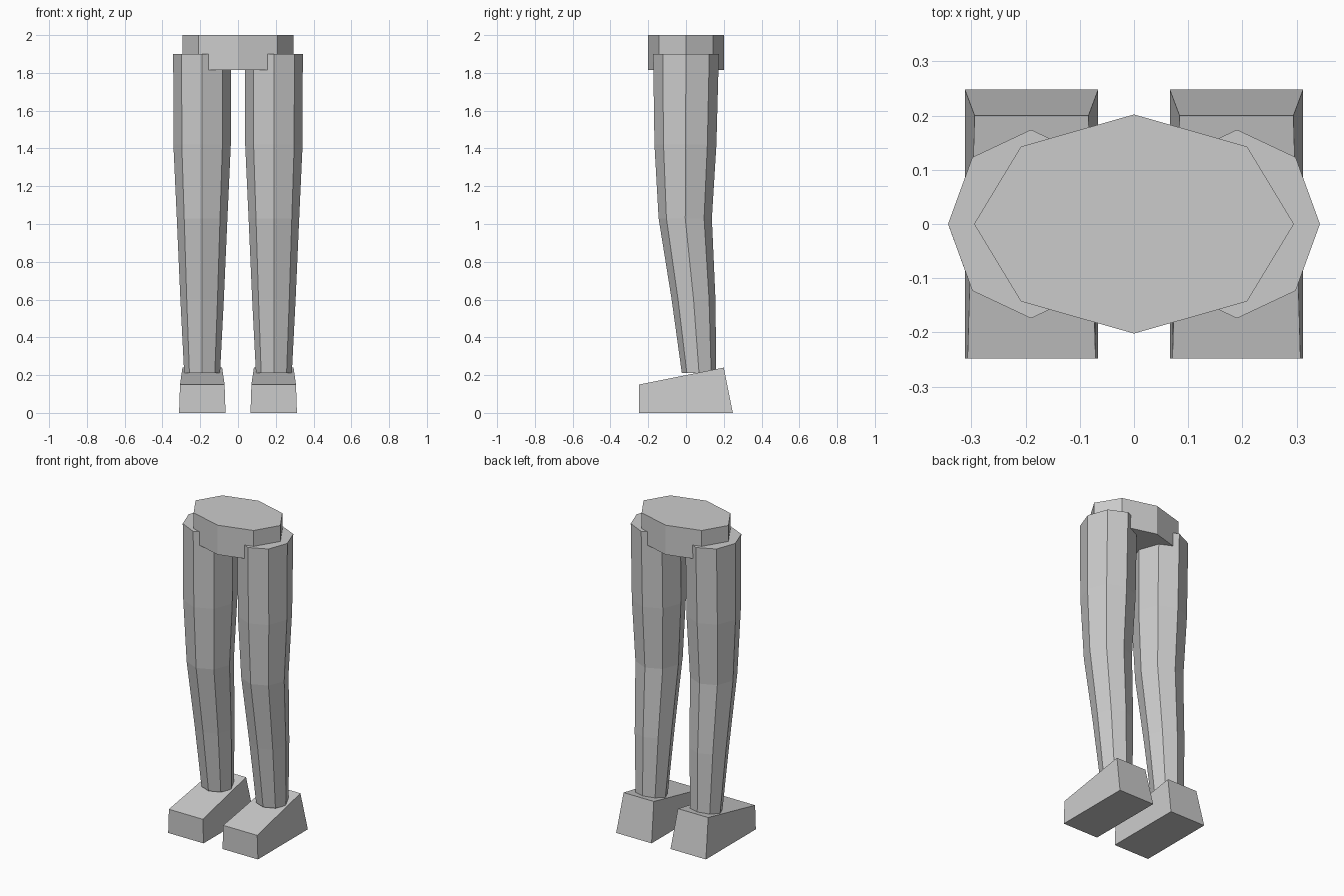
import bpy
import bmesh
from math import cos, sin, pi

cube = bpy.data.objects.get("Cube")
if cube:
    bpy.data.objects.remove(cube, do_unlink=True)

grey = bpy.data.materials.new("plain_grey")
grey.use_nodes = True
colour = (0.6, 0.6, 0.6, 1)
grey.diffuse_color = colour
grey.node_tree.nodes["Principled BSDF"].inputs["Base Color"].default_value = colour


def loft(name, rings):
    """Join rings of points, bottom to top, into a closed flat-shaded solid."""
    bm = bmesh.new()
    loops = [[bm.verts.new(p) for p in ring] for ring in rings]
    for low, high in zip(loops, loops[1:]):
        for i in range(len(low)):
            j = (i + 1) % len(low)
            bm.faces.new((low[i], low[j], high[j], high[i]))
    bm.faces.new(loops[0][::-1])
    bm.faces.new(loops[-1])
    bmesh.ops.recalc_face_normals(bm, faces=bm.faces)
    mesh = bpy.data.meshes.new(name)
    bm.to_mesh(mesh)
    bm.free()
    mesh.materials.append(grey)
    obj = bpy.data.objects.new(name, mesh)
    bpy.context.collection.objects.link(obj)
    return obj


def octagon(cx, cy, z, rx, ry):
    return [(cx + rx * cos(i * pi / 4), cy + ry * sin(i * pi / 4), z) for i in range(8)]


def foot_edge(side, centre, half_width, y, z):
    return [(side * (centre - half_width), y, z), (side * (centre + half_width), y, z)]


# Pelvis block
loft("pelvis", [octagon(0, 0, z, 0.295, 0.202) for z in (1.815, 2.0)])

# Leg cross-sections: centre y, height, half width, half depth
sections = [
    (0.069, 0.21, 0.095, 0.091),
    (0.040, 0.60, 0.115, 0.116),
    (-0.004, 1.03, 0.134, 0.141),
    (-0.003, 1.42, 0.152, 0.164),
    (0.0, 1.90, 0.153, 0.174),
]

for side, label in ((1, "left"), (-1, "right")):
    loft(label + "_leg", [octagon(side * 0.19, cy, z, rx, ry) for cy, z, rx, ry in sections])

    # Wedge foot, rising and narrowing towards the heel
    sole = foot_edge(side, 0.189, 0.123, -0.248, 0) + foot_edge(side, 0.189, 0.123, 0.248, 0)[::-1]
    upper = foot_edge(side, 0.189, 0.118, -0.248, 0.15) + foot_edge(side, 0.189, 0.105, 0.2, 0.24)[::-1]
    loft(label + "_foot", [sole, upper])
